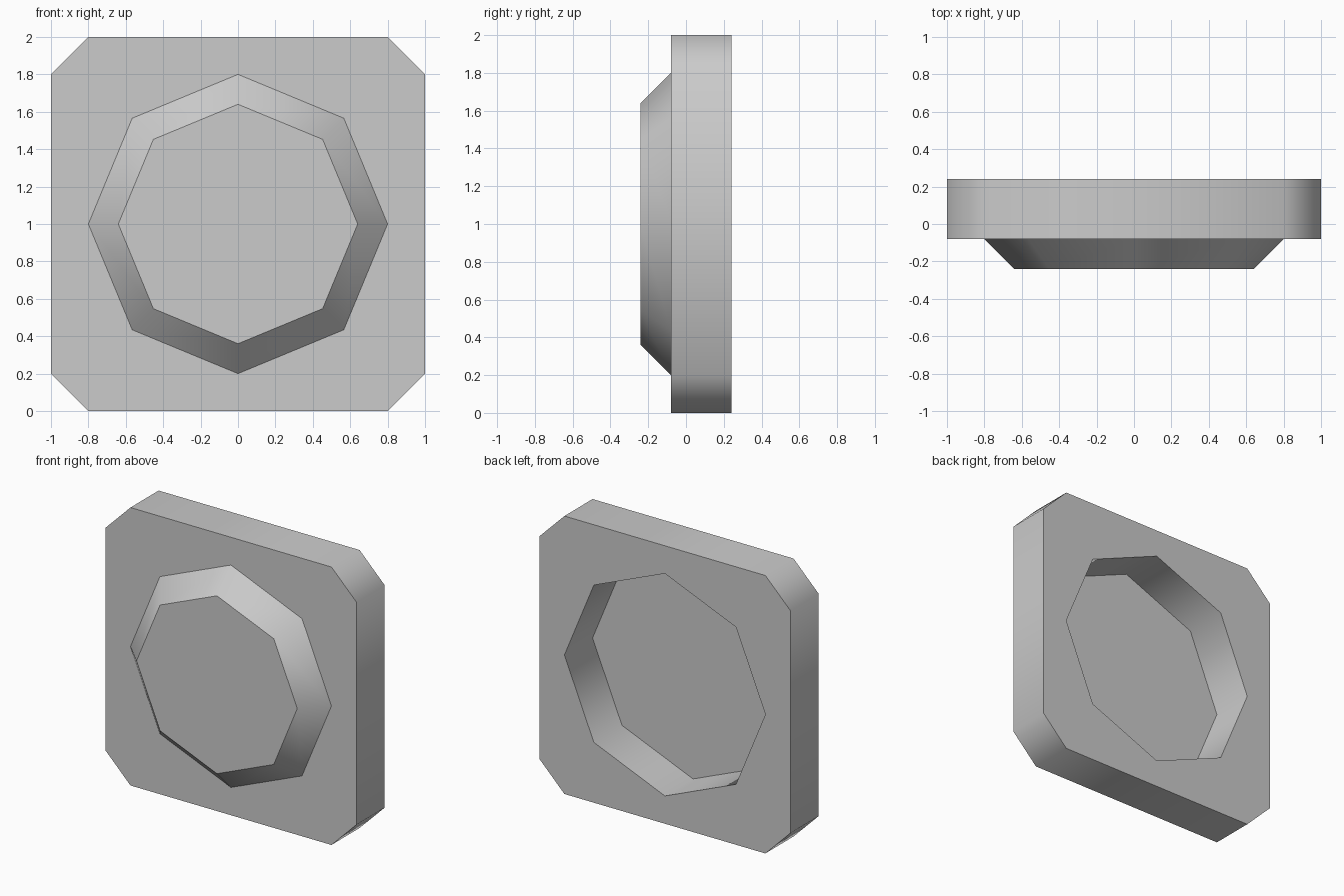
import bpy, bmesh
from math import cos, sin, pi

if "Cube" in bpy.data.objects:
    bpy.data.objects.remove(bpy.data.objects["Cube"])

FRONT, PLATE_FRONT, BACK = -0.24, -0.08, 0.24


def octagon(radius):
    return [(radius * cos(i * pi / 4), radius * sin(i * pi / 4)) for i in range(8)]


def chamfered_square(a=1.0, b=0.8):
    return [(a, -b), (a, b), (b, a), (-b, a), (-a, b), (-a, -b), (-b, -a), (b, -a)]


def skin(name, rings, closed):
    """Join (outline, y) rings with quads; loop back to the start or cap both ends."""
    bm = bmesh.new()
    loops = [[bm.verts.new((x, y, z + 1)) for x, z in outline] for outline, y in rings]
    for a, b in zip(loops, loops[1:] + (loops[:1] if closed else [])):
        for i in range(8):
            j = (i + 1) % 8
            bm.faces.new((a[i], a[j], b[j], b[i]))
    if not closed:
        bm.faces.new(loops[0])
        bm.faces.new(loops[-1])
    bmesh.ops.recalc_face_normals(bm, faces=bm.faces)
    # Smooth around the walls, sharp along every rim
    for f in bm.faces:
        f.smooth = True
    for loop in loops:
        for i in range(8):
            bm.edges.get((loop[i], loop[(i + 1) % 8])).smooth = False
    mesh = bpy.data.meshes.new(name)
    bm.to_mesh(mesh)
    bm.free()
    obj = bpy.data.objects.new(name, mesh)
    bpy.context.collection.objects.link(obj)
    return obj


# Square plate with cut corners and a straight octagonal opening
skin("plate", [(octagon(0.8), PLATE_FRONT), (chamfered_square(), PLATE_FRONT),
               (chamfered_square(), BACK), (octagon(0.8), BACK)], closed=True)

# Bevelled octagonal boss on the front, closing the opening
skin("front_boss", [(octagon(0.8), PLATE_FRONT), (octagon(0.64), FRONT)], closed=False)
